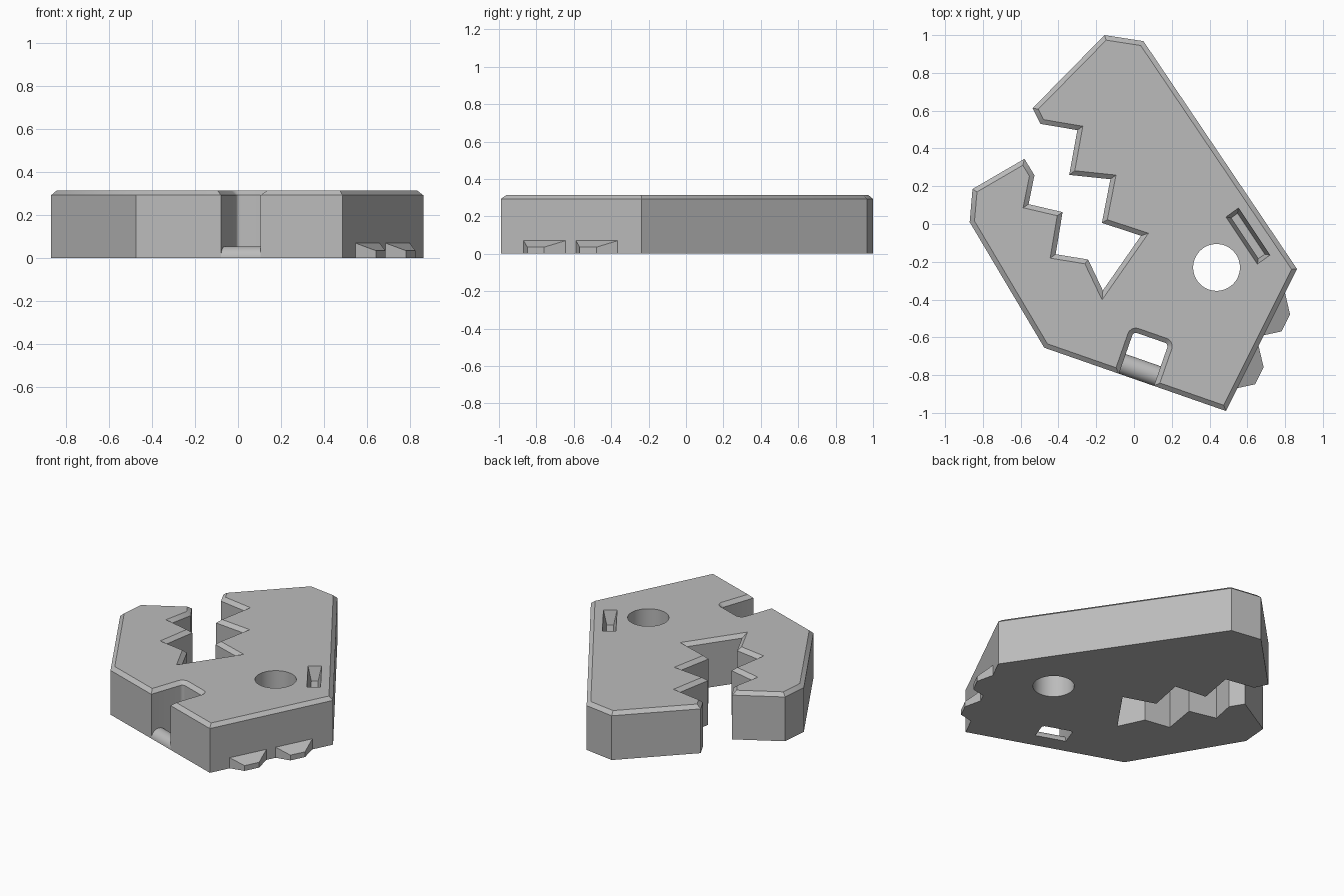
import bpy, bmesh, math
from mathutils import Vector as V

cube = bpy.data.objects.get("Cube")
if cube:
    bpy.data.objects.remove(cube, do_unlink=True)

HEIGHT, CHAMFER, INSET = 0.315, 0.022, 0.025

grey = bpy.data.materials.new("plain_grey")
grey.use_nodes = True
colour = (0.5, 0.5, 0.5, 1)
grey.diffuse_color = colour
grey.node_tree.nodes["Principled BSDF"].inputs["Base Color"].default_value = colour


def inset(points, amount):
    """Mitred inset of a clockwise outline."""
    result = []
    for i, p in enumerate(points):
        a = (p - points[i - 1]).normalized()
        b = (points[(i + 1) % len(points)] - p).normalized()
        na, nb = V((a.y, -a.x)), V((b.y, -b.x))
        result.append(p + (na + nb) * amount / (1 + na.dot(nb)))
    return result


def loft(name, rings):
    """Solid through matching rings of 3D points, capped at both ends."""
    bm = bmesh.new()
    loops = [[bm.verts.new(p) for p in ring] for ring in rings]
    n = len(loops[0])
    for low, high in zip(loops, loops[1:]):
        for i in range(n):
            j = (i + 1) % n
            bm.faces.new((low[i], low[j], high[j], high[i]))
    bm.faces.new(loops[0])
    bm.faces.new(loops[-1])
    bmesh.ops.recalc_face_normals(bm, faces=bm.faces)
    mesh = bpy.data.meshes.new(name)
    bm.to_mesh(mesh)
    bm.free()
    mesh.materials.append(grey)
    obj = bpy.data.objects.new(name, mesh)
    bpy.context.collection.objects.link(obj)
    return obj


def at(points, z):
    return [(p.x, p.y, z) for p in points]


def smooth(obj):
    bpy.ops.object.select_all(action="DESELECT")
    obj.select_set(True)
    bpy.context.view_layer.objects.active = obj
    bpy.ops.object.shade_smooth_by_angle(angle=math.radians(35))


# Front edge frame, used by the notch and its bar
front_right, front_left = V((0.487, -0.99)), V((-0.475, -0.655))
along = (front_right - front_left).normalized()
inward = V((-along.y, along.x))
middle = front_left.lerp(front_right, 0.507)
half, depth, fillet = 0.098, 0.235, 0.02

# Notch outline with rounded inner corners
notch = [middle + along * half]
for side, start in ((1, 0), (-1, 90)):
    centre = middle + along * side * (half - fillet) + inward * (depth - fillet)
    for k in range(5):
        t = math.radians(start + k * 22.5)
        notch.append(centre + (along * math.cos(t) + inward * math.sin(t)) * fillet)
notch.append(middle - along * half)

# Body: back and right outline, notch, left side, then the two toothed jaws
back = [(-0.156, 1.0), (0.05, 0.968), (0.863, -0.238)]
left = [(-0.87, 0.01), (-0.855, 0.185), (-0.58, 0.345), (-0.527, 0.258)]
jaws = [(-0.558, 0.105), (-0.378, 0.063), (-0.415, -0.16), (-0.243, -0.188),
        (-0.165, -0.352), (0.037, -0.062), (-0.17, 0.006), (-0.125, 0.237),
        (-0.343, 0.26), (-0.3, 0.497), (-0.495, 0.53), (-0.537, 0.613)]
outline = [V(p) for p in back] + [front_right] + notch + [front_left]
outline += [V(p) for p in left + jaws]
body = loft("body", [at(outline, 0), at(outline, HEIGHT - CHAMFER),
                     at(inset(outline, INSET), HEIGHT)])

# Cutters: round through hole and tapered slot
circle = [V((0.437, -0.23)) + V((math.cos(t), math.sin(t))) * 0.124
          for t in (math.tau * k / 48 for k in range(48))]
hole = loft("hole_cutter", [at(circle, -0.1), at(circle, 0.5)])
slot_top = [V(p) for p in ((0.487, 0.037), (0.553, 0.085), (0.72, -0.165), (0.653, -0.212))]
slot_low = inset(slot_top, 0.02)
slot = loft("slot_cutter", [at(slot_low, HEIGHT - 0.09), at(slot_top, HEIGHT),
                            at(slot_top, HEIGHT + 0.1)])
for cutter in (hole, slot):
    cut = body.modifiers.new(cutter.name, "BOOLEAN")
    cut.operation, cut.solver, cut.object = "DIFFERENCE", "EXACT", cutter
    bpy.context.view_layer.objects.active = body
    bpy.ops.object.modifier_apply(modifier=cut.name)
    bpy.data.objects.remove(cutter, do_unlink=True)
smooth(body)

# Half-round bar across the notch
radius = 0.055
rings = []
for s in (-1, 1):
    ring = []
    for k in range(17):
        t = math.pi * k / 16
        p = middle + along * s * (half + 0.01) + inward * radius * (1 - math.cos(t))
        ring.append((p.x, p.y, radius * math.sin(t)))
    rings.append(ring)
smooth(loft("notch_bar", rings))

# Two sloped tabs on the right front side
wall_start, wall_end = V(back[2]), front_right
run = (wall_end - wall_start).normalized()
out = V((-run.y, run.x))


def tab_ring(start, length, lean, reach, height):
    a = wall_start + run * start
    plan = [a, a + run * lean + out * reach, a + run * (length - 0.06) + out * reach,
            a + run * length]
    return [at(plan, 0), [(p.x, p.y, h) for p, h in
                          zip(plan, (height, height / 2, height / 2, height))]]


for name, start in (("rear_tab", 0.142), ("front_tab", 0.455)):
    loft(name, tab_ring(start, 0.25, 0.09, 0.075, 0.07))
